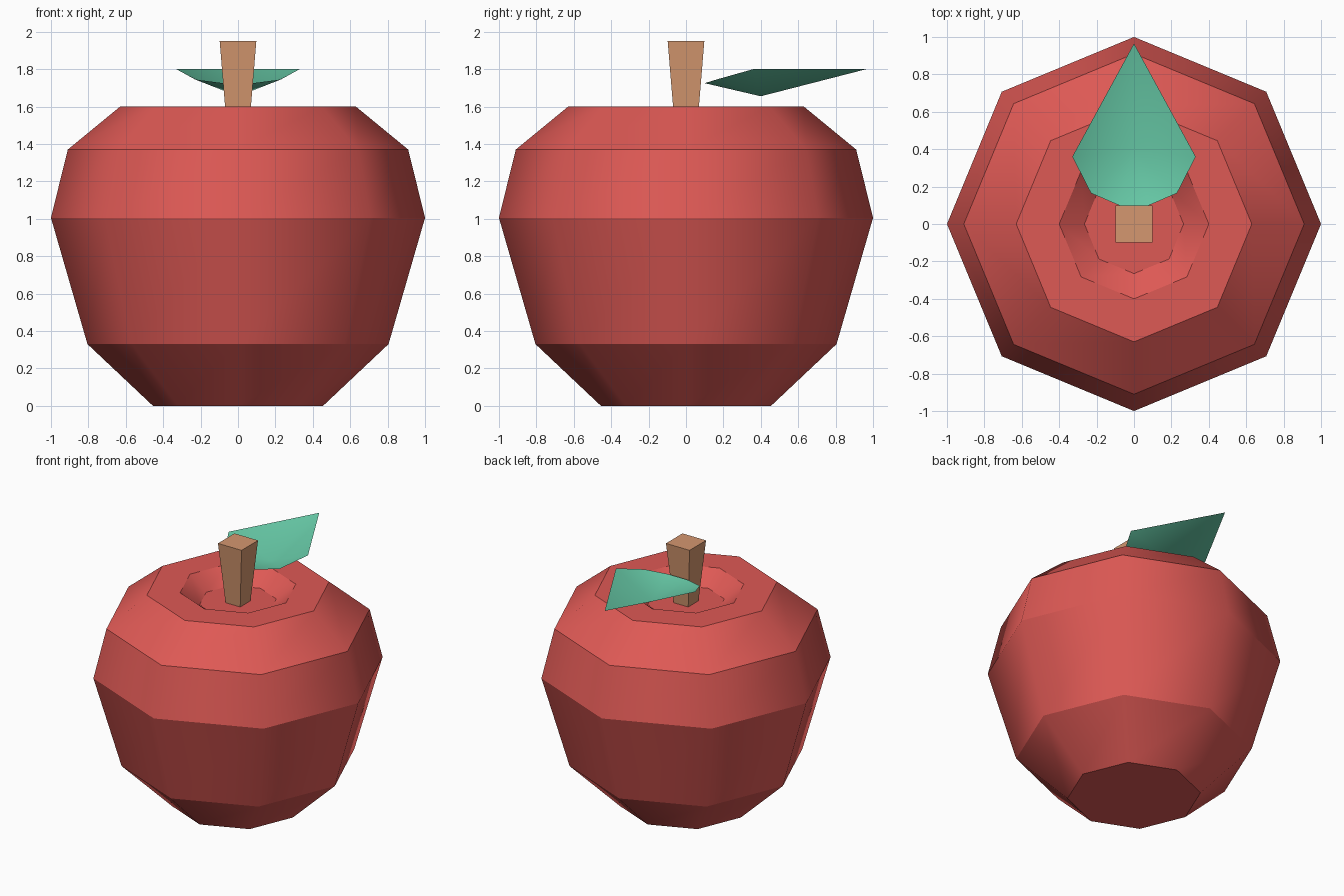
import bpy
import bmesh
from math import cos, sin, pi

if "Cube" in bpy.data.objects:
    bpy.data.objects.remove(bpy.data.objects["Cube"])


def finish(bm, name, color):
    bmesh.ops.recalc_face_normals(bm, faces=bm.faces[:])
    mesh = bpy.data.meshes.new(name)
    bm.to_mesh(mesh)
    bm.free()
    obj = bpy.data.objects.new(name, mesh)
    bpy.context.collection.objects.link(obj)
    mat = bpy.data.materials.new(name + "_color")
    mat.diffuse_color = (*color, 1)
    mat.use_nodes = True
    mat.node_tree.nodes["Principled BSDF"].inputs["Base Color"].default_value = mat.diffuse_color
    mesh.materials.append(mat)
    return obj


def loft(profile, sides, start):
    """Stack polygon rings of (radius, height) and cap both ends."""
    bm = bmesh.new()
    angles = [start + 2 * pi * i / sides for i in range(sides)]
    rings = [[bm.verts.new((r * cos(a), r * sin(a), z)) for a in angles]
             for r, z in profile]
    for low, high in zip(rings, rings[1:]):
        for i in range(sides):
            j = (i + 1) % sides
            bm.faces.new((low[i], low[j], high[j], high[i]))
    bm.faces.new(rings[0][::-1])
    bm.faces.new(rings[-1])
    return bm


# Apple body: eight sides, flat shoulder and a shallow dimple on top
bm = loft([(0.455, 0), (0.805, 0.33), (1.0, 1.005), (0.91, 1.37),
           (0.63, 1.6), (0.40, 1.6), (0.265, 1.5)], 8, 0)
# Smooth around the body, sharp along each horizontal ring
for face in bm.faces:
    face.smooth = True
for edge in bm.edges:
    if abs(edge.verts[0].co.z - edge.verts[1].co.z) < 0.001:
        edge.smooth = False
finish(bm, "apple_body", (0.73, 0.10, 0.09))

# Stem: square and wider at the top
root2 = 2 ** 0.5
finish(loft([(0.06 * root2, 1.49), (0.098 * root2, 1.95)], 4, pi / 4),
       "stem", (0.66, 0.31, 0.16))

# Leaf: thin cupped sheet, fanned around its low middle point
bm = bmesh.new()
half = [(0.33, 0.36, 1.8), (0.23, 0.165, 1.745), (0.08, 0.10, 1.725)]
outline = [(0, 0.965, 1.8)] + half + [(-x, y, z) for x, y, z in half[::-1]]
rim = [bm.verts.new(p) for p in outline]
middle = bm.verts.new((0, 0.40, 1.655))
for i, v in enumerate(rim):
    face = bm.faces.new((middle, rim[(i + 1) % len(rim)], v))
    face.smooth = True
finish(bm, "leaf", (0.14, 0.61, 0.40))
